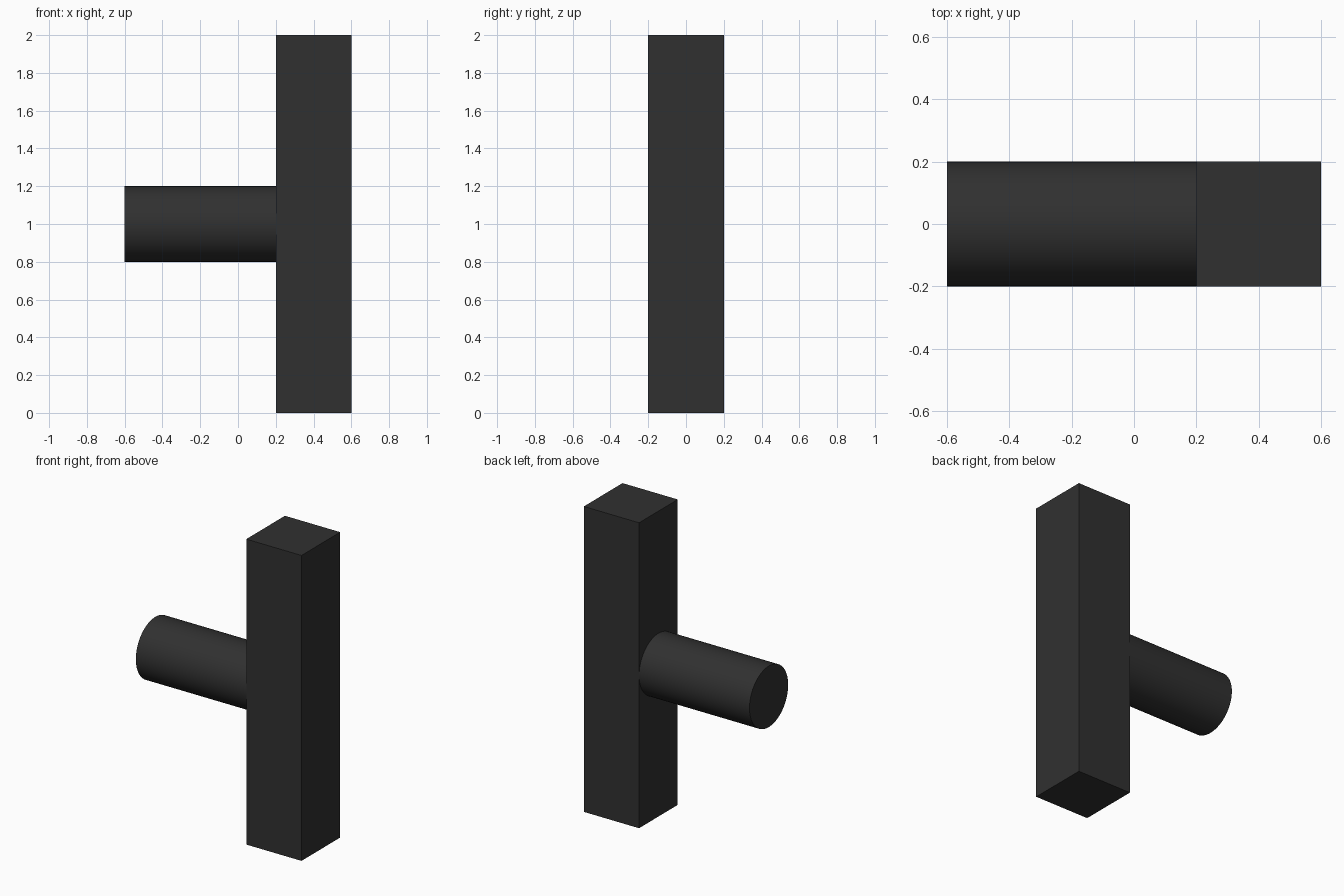
import bpy
from math import radians

if "Cube" in bpy.data.objects:
    bpy.data.objects.remove(bpy.data.objects["Cube"])

# Dark finish shared by both parts
dark = bpy.data.materials.new("dark_finish")
dark.diffuse_color = (0.03, 0.03, 0.03, 1)
dark.use_nodes = True
dark.node_tree.nodes["Principled BSDF"].inputs["Base Color"].default_value = dark.diffuse_color


def finish(name):
    obj = bpy.context.object
    obj.name = name
    obj.data.materials.append(dark)
    return obj


# Upright square bar
bpy.ops.mesh.primitive_cube_add(size=1, location=(0.4, 0, 1))
bar = finish("square_bar")
bar.scale = (0.4, 0.4, 2)
bpy.ops.object.transform_apply(location=False, rotation=False, scale=True)

# Round stem butting against the middle of the bar
bpy.ops.mesh.primitive_cylinder_add(vertices=64, radius=0.2, depth=0.8,
                                    location=(-0.2, 0, 1),
                                    rotation=(0, radians(90), 0))
finish("round_stem")
bpy.ops.object.shade_smooth_by_angle(angle=radians(30))
